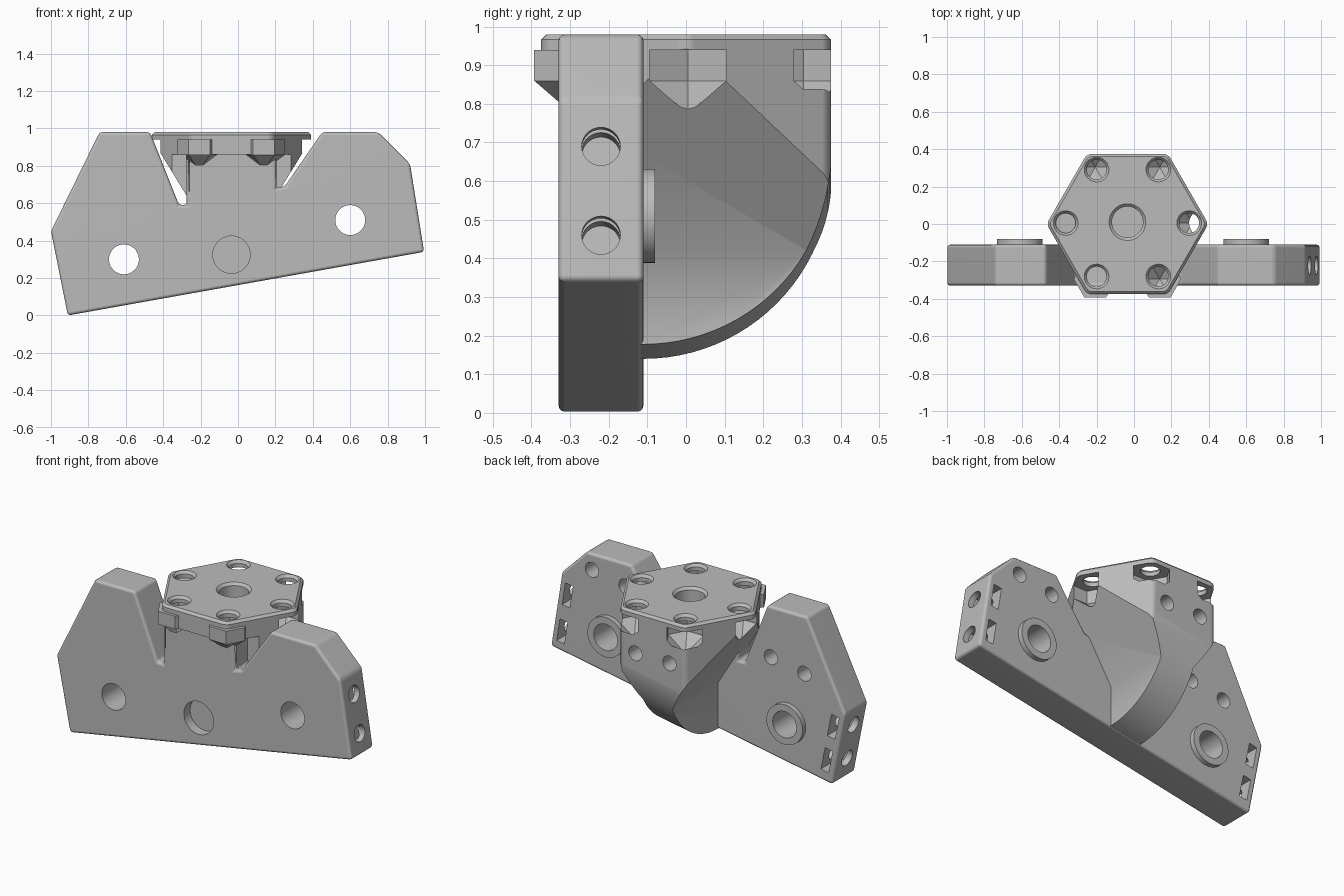
import bpy, bmesh, math
from mathutils import Vector, Matrix

if "Cube" in bpy.data.objects:
    bpy.data.objects.remove(bpy.data.objects["Cube"])

grey = bpy.data.materials.new("plain grey")
grey.use_nodes = True
grey.diffuse_color = (0.5, 0.5, 0.5, 1)
grey.node_tree.nodes["Principled BSDF"].inputs["Base Color"].default_value = grey.diffuse_color

SLOPE = 0.179            # tilt of the underside
FRONT, BACK = -0.33, -0.11
HEX_X, HEX_R = -0.035, 0.433


def to_object(name, bm):
    bmesh.ops.recalc_face_normals(bm, faces=bm.faces)
    mesh = bpy.data.meshes.new(name)
    bm.to_mesh(mesh)
    bm.free()
    mesh.materials.append(grey)
    ob = bpy.data.objects.new(name, mesh)
    bpy.context.collection.objects.link(ob)
    return ob


def prism(name, pts, lo, hi, axis, shear=0.0):
    """Extrude a 2D outline along x, y or z."""
    place = {"x": lambda a, b, t: (t, a, b + shear * t),
             "y": lambda a, b, t: (a, t, b),
             "z": lambda a, b, t: (a, b, t)}[axis]
    bm = bmesh.new()
    low = [bm.verts.new(place(a, b, lo)) for a, b in pts]
    high = [bm.verts.new(place(a, b, hi)) for a, b in pts]
    bm.faces.new(low)
    bm.faces.new(high)
    for i in range(len(pts)):
        j = (i + 1) % len(pts)
        bm.faces.new((low[i], low[j], high[j], high[i]))
    return to_object(name, bm)


def cone(name, start, end, r1, r2=None, sides=40, spin=0.0):
    """Cylinder or cone running from start to end."""
    start, end = Vector(start), Vector(end)
    d = end - start
    m = (Matrix.Translation((start + end) / 2) @ d.to_track_quat("Z", "Y").to_matrix().to_4x4()
         @ Matrix.Rotation(spin, 4, "Z"))
    bm = bmesh.new()
    bmesh.ops.create_cone(bm, cap_ends=True, segments=sides, radius1=r1,
                          radius2=r1 if r2 is None else r2, depth=d.length, matrix=m)
    return to_object(name, bm)


def apply(ob, mod):
    with bpy.context.temp_override(object=ob, active_object=ob, selected_objects=[ob]):
        bpy.ops.object.modifier_apply(modifier=mod.name)


def combine(ob, other, op="DIFFERENCE"):
    mod = ob.modifiers.new("combine", "BOOLEAN")
    mod.operation, mod.solver, mod.object = op, "EXACT", other
    apply(ob, mod)
    bpy.data.objects.remove(other)


# Slanted plate with two wings and a centre column
outline = [(-0.91, 0), (0.995, 0.34), (0.92, 0.81), (0.75, 0.98), (0.45, 0.98),
           (0.25, 0.69), (0.205, 0.68), (0.205, 0.9), (-0.275, 0.9), (-0.275, 0.59),
           (-0.315, 0.59), (-0.47, 0.98), (-0.74, 0.98), (-1.0, 0.45)]
bracket = prism("mounting_bracket", outline, FRONT, BACK, "y")
mod = bracket.modifiers.new("soft_edges", "BEVEL")
mod.width, mod.segments, mod.limit_method, mod.angle_limit = 0.017, 3, "ANGLE", math.radians(30)
apply(bracket, mod)

# Hexagonal head: rounded corners and a chamfered rim
bm = bmesh.new()
bmesh.ops.create_circle(bm, cap_ends=True, segments=6, radius=HEX_R,
                        matrix=Matrix.Translation((HEX_X, 0, 0.05)) @ Matrix.Rotation(math.pi / 6, 4, "Z"))
ext = bmesh.ops.extrude_face_region(bm, geom=bm.faces[:])
bmesh.ops.translate(bm, vec=(0, 0, 0.93), verts=[v for v in ext["geom"] if isinstance(v, bmesh.types.BMVert)])
upright = [e for e in bm.edges if abs(e.verts[0].co.z - e.verts[1].co.z) > 0.5]
bmesh.ops.bevel(bm, geom=upright, offset=0.025, segments=4, profile=0.5, affect="EDGES")
rim = [e for e in bm.edges if min(v.co.z for v in e.verts) > 0.97]
bmesh.ops.bevel(bm, geom=rim, offset=0.014, segments=1, affect="EDGES")
head = to_object("hex_head", bm)

# Narrow the head downwards, round its underside, and step back its front
taper = [(-0.105, -0.1), (0.105, -0.1), (0.105, 0.42), (0.46, 1.0),
         (0.46, 1.1), (-0.46, 1.1), (-0.46, 1.0), (-0.105, 0.42)]
combine(head, prism("taper", [(x + HEX_X, z) for x, z in taper], -1, 1, "y"), "INTERSECT")
r, base = 0.487, 0.165
arc = [(BACK + r * math.sin(t), base + r - r * math.cos(t))
       for t in (math.pi / 2 * i / 24 for i in range(25))]
combine(head, prism("underside", [(-0.6, 1.4), (-0.6, base)] + arc + [(BACK + r, 1.4)],
                    -0.7, 0.7, "x", SLOPE), "INTERSECT")
combine(head, prism("front_step", [(-0.6, -0.2), (-0.2, -0.2), (-0.2, 0.86), (-0.6, 0.86)],
                    -0.7, 0.7, "x"))
combine(bracket, head, "UNION")

# Raised rings, through bores and a pair of blind holes on each wing
for x, z in ((-0.61, 0.30), (0.60, 0.51)):
    combine(bracket, cone("ring", (x, -0.2, z), (x, -0.08, z), 0.122), "UNION")
    combine(bracket, cone("bore", (x, -0.5, z), (x, 0.1, z), 0.08))
    for dx in (-0.113, 0.113):
        hz = z + 0.35 + SLOPE * dx
        combine(bracket, cone("blind_hole", (x + dx, -0.22, hz), (x + dx, 0, hz), 0.045, sides=28))

# Blind holes in the back of the head, and the shallow front recess
for dx in (-0.115, 0.115):
    x = HEX_X + dx
    combine(bracket, cone("back_hole", (x, 0.22, 0.725), (x, 0.5, 0.725), 0.045, sides=28))
combine(bracket, cone("front_recess", (HEX_X, -0.5, 0.325), (HEX_X, -0.27, 0.325), 0.1))

# Centre bore with countersink
combine(bracket, cone("centre_bore", (HEX_X, 0.01, 0.68), (HEX_X, 0.01, 1.1), 0.083))
combine(bracket, cone("centre_sink", (HEX_X, 0.01, 0.962), (HEX_X, 0.01, 0.985), 0.08, 0.103))

# Six screw holes, each over a pointed hexagonal nut pocket
for k in range(6):
    d = Vector((math.cos(k * math.pi / 3), math.sin(k * math.pi / 3), 0))
    p = Vector((HEX_X, 0.005, 0)) + d * 0.33
    q = p + d * 0.015

    def at(v, z):
        return (v.x, v.y, z)
    combine(bracket, cone("screw_hole", at(p, 0.9), at(p, 1.1), 0.053, sides=28))
    combine(bracket, cone("screw_sink", at(p, 0.96), at(p, 0.985), 0.05, 0.07, 28))
    nut = math.pi / 6
    combine(bracket, cone("nut_pocket", at(q, 0.859), at(q, 0.94), 0.115, sides=6, spin=nut))
    combine(bracket, cone("nut_point", at(q, 0.775), at(q, 0.861), 0.001, 0.116, 6, nut))

# End holes with nut slots opening at the back
ends = (((0.995, 0.34), (0.92, 0.81), (0.69, 0.46)),
        ((-0.91, 0.0), (-1.0, 0.45), (0.345, 0.13)))
for low, high, heights in ends:
    a, b = Vector(low), Vector(high)
    along = (b - a).normalized()
    inward = Vector((-along.y, along.x))
    if inward.x * a.x > 0:
        inward = -inward
    for z in heights:
        e = a + (b - a) * ((z - a.y) / (b.y - a.y))
        o, i = e - inward * 0.05, e + inward * 0.16
        mid_y = (FRONT + BACK) / 2
        combine(bracket, cone("end_hole", (i.x, mid_y, i.y), (o.x, mid_y, o.y), 0.05, sides=28))
        c = e + inward * 0.062
        slot = [c + along * s * 0.07 + inward * t * 0.026 for s, t in ((-1, -1), (1, -1), (1, 1), (-1, 1))]
        combine(bracket, prism("nut_slot", [tuple(v) for v in slot], -0.29, 0, "y"))

# Smooth rounded surfaces, crisp edges
bpy.ops.object.select_all(action="DESELECT")
bracket.select_set(True)
bpy.context.view_layer.objects.active = bracket
bpy.ops.object.shade_smooth_by_angle(angle=math.radians(32))
mod = bracket.modifiers.new("even_normals", "WEIGHTED_NORMAL")
mod.keep_sharp = True
